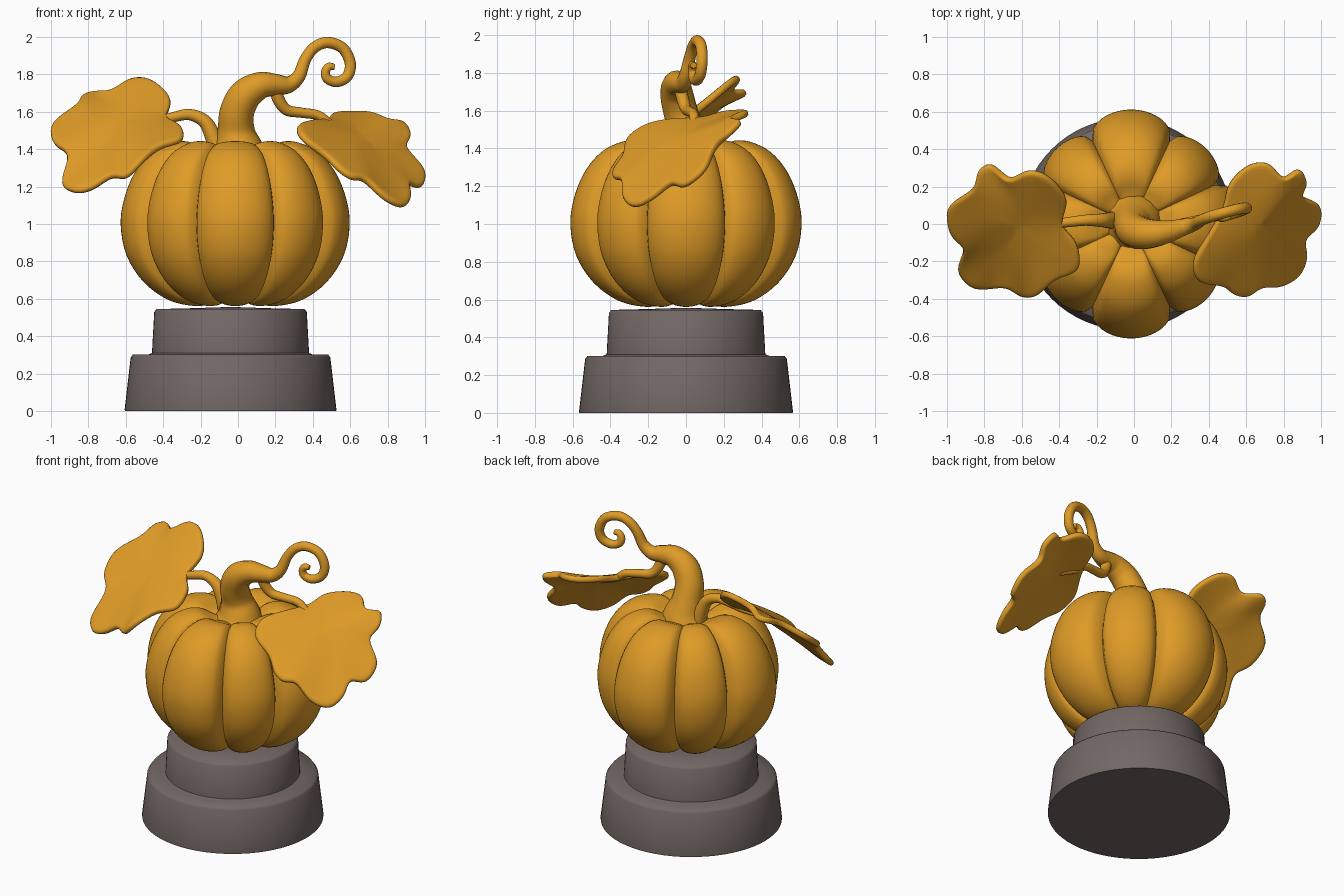
import bpy, math
from mathutils import Vector

if "Cube" in bpy.data.objects:
    bpy.data.objects.remove(bpy.data.objects["Cube"])


def material(name, rgb):
    m = bpy.data.materials.new(name)
    m.diffuse_color = (*rgb, 1)
    m.use_nodes = True
    m.node_tree.nodes["Principled BSDF"].inputs["Base Color"].default_value = m.diffuse_color
    return m


ORANGE = material("pumpkin orange", (0.74, 0.33, 0.02))
GREY = material("warm grey", (0.17, 0.137, 0.13))


def build(name, verts, faces, mat, angle=50):
    me = bpy.data.meshes.new(name)
    me.from_pydata([tuple(v) for v in verts], [], faces)
    me.materials.append(mat)
    ob = bpy.data.objects.new(name, me)
    bpy.context.collection.objects.link(ob)
    bpy.ops.object.select_all(action='DESELECT')
    bpy.context.view_layer.objects.active = ob
    ob.select_set(True)
    bpy.ops.object.shade_smooth_by_angle(angle=math.radians(angle))
    return ob


def spline(pts, steps, closed=False):
    """Catmull-Rom samples through points of any dimension."""
    n, out = len(pts), []
    pts = [Vector(p) for p in pts]
    pick = (lambda i: pts[i % n]) if closed else (lambda i: pts[max(0, min(n - 1, i))])
    for i in range(n if closed else n - 1):
        a, b, c, d = (pick(i + k) for k in (-1, 0, 1, 2))
        for s in range(steps):
            t = s / steps
            out.append((b * 2 + (c - a) * t + (a * 2 - b * 5 + c * 4 - d) * t * t
                        + (b * 3 - a - c * 3 + d) * t ** 3) / 2)
    if not closed:
        out.append(pts[-1])
    return out


def skin(rows, n):
    """Quads between successive rings of n points, with both ends capped."""
    f = [(r * n + i, r * n + (i + 1) % n, (r + 1) * n + (i + 1) % n, (r + 1) * n + i)
         for r in range(rows - 1) for i in range(n)]
    return f + [tuple(range(n))[::-1], tuple(range((rows - 1) * n, rows * n))]


def tube(name, pts, sides=14):
    """Tapered tube through (x, y, z, radius) points."""
    path = spline(pts, 6)
    verts = []
    for i, p in enumerate(path):
        t = (path[min(i + 1, len(path) - 1)].xyz - path[max(i - 1, 0)].xyz).normalized()
        u = Vector((0, 1, 0)).cross(t).normalized()
        v = t.cross(u)
        for k in range(sides):
            a = 2 * math.pi * k / sides
            verts.append(p.xyz + (u * math.cos(a) + v * math.sin(a)) * p[3])
    return build(name, verts, skin(len(path), sides), ORANGE)


def leaf(name, centre, outline, bulge):
    """Lobed leaf: rings shrunk to the centre, smoother inwards, thickened."""
    edge = spline(outline, 3, True)
    c, n = Vector(centre), len(edge)
    scales = (1.015, .94, .8, .6, .4, .2)
    verts = []
    for s in scales:
        w = round((1 - min(s, 1)) * 10)       # averaging window along the ring
        for i in range(n):
            p = sum((edge[(i + k) % n] for k in range(-w, w + 1)), Vector((0, 0, 0))) / (2 * w + 1)
            verts.append(c + (p - c) * s + Vector((0, 0, bulge * (1 - min(s, 1) ** 2))))
    verts.append(c + Vector((0, 0, bulge)))
    faces = skin(len(scales), n)[:-2]
    last = (len(scales) - 1) * n
    faces += [(last + i, last + (i + 1) % n, len(verts) - 1) for i in range(n)]
    ob = build(name, verts, faces, ORANGE, 180)
    so = ob.modifiers.new("thickness", 'SOLIDIFY')
    so.thickness, so.offset = 0.04, 0
    sub = ob.modifiers.new("round edges", 'SUBSURF')
    sub.levels = sub.render_levels = 1


# Two-tier pedestal, turned from a profile
prof = [(.565, 0), (.566, .01), (.534, .285), (.522, .302), (.44, .302), (.42, .31),
        (.408, .53), (.395, .545), (.2, .55), (.05, .555)]
N = 64
build("pedestal", [(-.04 + r * math.cos(2 * math.pi * i / N), r * math.sin(2 * math.pi * i / N), z)
                   for r, z in prof for i in range(N)], skin(len(prof), N), GREY, 65)

# Pumpkin body: four wide lobes on the axes, four smaller ones between
prof = spline([(.04, .62), (.12, .575), (.22, .562), (.36, .595), (.49, .69), (.58, .83),
               (.612, .99), (.595, 1.13), (.54, 1.27), (.45, 1.38), (.34, 1.435),
               (.25, 1.44), (.16, 1.405), (.04, 1.37)], 4)
verts = []
for r, z in prof:
    for lobe in range(8):
        half, size = (20, .93) if lobe % 2 else (25, 1)
        for k in range(16):
            t = k / 8 - 1                     # -1..1 across one lobe
            f = math.sqrt(1 - t * t)          # rounded lobe section
            a = math.radians(lobe * 45 + t * half)
            rr = r * (.80 + (size - .80) * f)
            zz = 1 + (z - 1) * (.92 + .08 * f)
            verts.append((-.015 + rr * math.cos(a), rr * math.sin(a), zz))
build("pumpkin_body", verts, skin(len(prof), 128), ORANGE, 60)

# Stem running into the curled tendril
tube("stem_and_tendril", [
    (0, .01, 1.34, .17), (0, .01, 1.41, .135), (-.01, 0, 1.5, .1), (-.005, -.03, 1.6, .092),
    (.04, -.05, 1.69, .087), (.12, -.05, 1.74, .073), (.2, -.035, 1.745, .058),
    (.27, -.015, 1.745, .045), (.325, 0, 1.79, .036), (.36, .02, 1.88, .031),
    (.41, .04, 1.945, .03), (.48, .06, 1.97, .03), (.56, .08, 1.94, .03),
    (.6, .085, 1.86, .03), (.585, .075, 1.79, .029), (.53, .055, 1.76, .028),
    (.48, .04, 1.775, .026), (.467, .035, 1.81, .024), (.485, .035, 1.84, .022),
    (.515, .04, 1.84, .016)])

# Leaf stalks
tube("right_leaf_stalk", [(.2, -.03, 1.74, .035), (.215, -.02, 1.67, .033), (.26, 0, 1.61, .03),
                          (.34, .02, 1.595, .027), (.43, .04, 1.58, .026), (.5, .04, 1.53, .024),
                          (.62, .02, 1.47, .016)])
tube("left_leaf_stalk", [(-.1, .02, 1.36, .05), (-.135, .02, 1.47, .043), (-.18, .02, 1.55, .036),
                         (-.26, .02, 1.585, .03), (-.35, .01, 1.57, .027), (-.43, 0, 1.55, .024),
                         (-.55, 0, 1.54, .016)])

# Leaves
leaf("right_leaf", (.66, .0, 1.435), [
    (.32, -.2, 1.52), (.35, -.305, 1.45), (.47, -.325, 1.36), (.54, -.375, 1.29), (.61, -.38, 1.245),
    (.68, -.335, 1.235), (.78, -.33, 1.14), (.88, -.27, 1.095), (.92, -.17, 1.145),
    (.91, -.08, 1.215), (.98, -.01, 1.2), (.99, .1, 1.29), (.89, .15, 1.4), (.92, .22, 1.47),
    (.88, .29, 1.54), (.8, .24, 1.55), (.72, .32, 1.585), (.61, .31, 1.59), (.51, .21, 1.585),
    (.48, .09, 1.55), (.4, -.06, 1.545)], .02)
leaf("left_leaf", (-.61, .0, 1.515), [
    (-.83, .28, 1.68), (-.76, .315, 1.7), (-.67, .235, 1.71), (-.57, .28, 1.77), (-.46, .25, 1.76),
    (-.36, .13, 1.66), (-.39, .0, 1.56), (-.31, -.1, 1.52), (-.3, -.24, 1.45), (-.42, -.29, 1.41),
    (-.52, -.38, 1.33), (-.6, -.38, 1.25), (-.68, -.335, 1.255), (-.78, -.34, 1.19),
    (-.87, -.33, 1.175), (-.94, -.24, 1.22), (-.905, -.13, 1.37), (-.98, -.05, 1.43),
    (-.99, .09, 1.53), (-.86, .18, 1.63)], .025)
